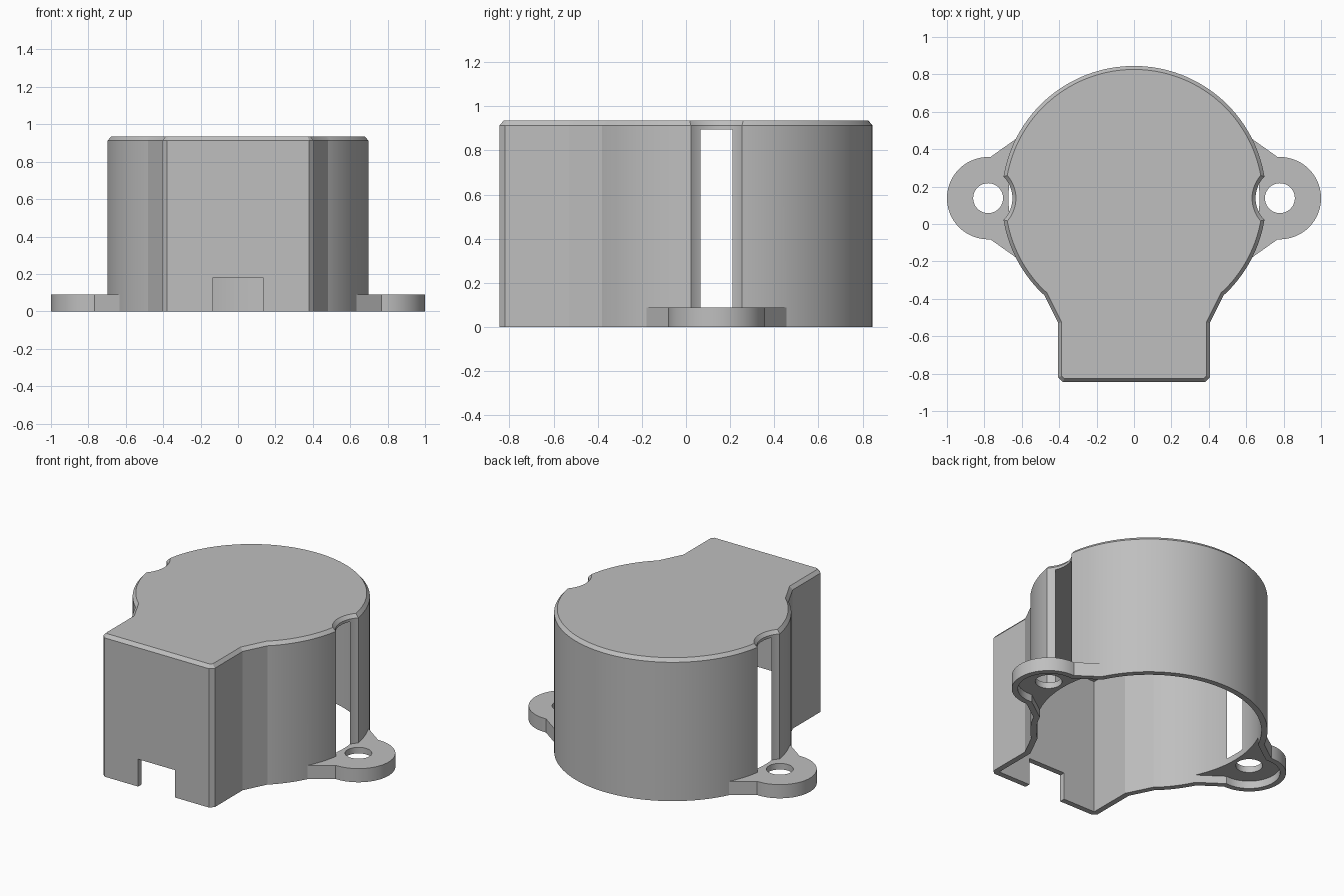
import bpy, bmesh
from math import sin, cos, atan2, radians, degrees, sqrt
from mathutils import Vector

cube = bpy.data.objects.get("Cube")
if cube:
    bpy.data.objects.remove(cube, do_unlink=True)

CY = 0.138             # centre of the round housing
R = 0.707              # outer radius
WALL = 0.036
TOP = 0.935
ROOF = 0.04
CHAMFER = 0.022
TAB_X, TAB_R, TAB_H = 0.78, 0.22, 0.09
NOTCH_X, NOTCH_R = 0.815, 0.165

grey = bpy.data.materials.new("plain grey")
grey.use_nodes = True
colour = (0.52, 0.52, 0.52, 1)
grey.diffuse_color = colour
grey.node_tree.nodes["Principled BSDF"].inputs["Base Color"].default_value = colour


def arc(cx, cy, r, a0, a1, n):
    """Points along an arc, angles in degrees."""
    angles = [radians(a0 + (a1 - a0) * i / n) for i in range(n + 1)]
    return [(cx + r * cos(a), cy + r * sin(a)) for a in angles]


def inset(points, d):
    """Move a counter-clockwise outline inwards by d with mitred corners."""
    out = []
    for i, p in enumerate(points):
        p = Vector(p)
        e0 = (p - Vector(points[i - 1])).normalized()
        e1 = (Vector(points[(i + 1) % len(points)]) - p).normalized()
        n0, n1 = Vector((-e0.y, e0.x)), Vector((-e1.y, e1.x))
        out.append(tuple(p + (n0 + n1) * d / (1 + n0.dot(n1))))
    return out


def prism(name, rings):
    """Solid through stacked outlines, given as (points, z) pairs."""
    bm = bmesh.new()
    loops = [[bm.verts.new((x, y, z)) for x, y in pts] for pts, z in rings]
    for low, high in zip(loops, loops[1:]):
        for i in range(len(low)):
            bm.faces.new((low[i - 1], low[i], high[i], high[i - 1]))
    bm.faces.new(loops[0][::-1])
    bm.faces.new(loops[-1])
    bmesh.ops.recalc_face_normals(bm, faces=bm.faces[:])
    mesh = bpy.data.meshes.new(name)
    bm.to_mesh(mesh)
    bm.free()
    mesh.materials.append(grey)
    obj = bpy.data.objects.new(name, mesh)
    bpy.context.collection.objects.link(obj)
    return obj


def combine(target, other, operation):
    """Apply a boolean and remove the helper."""
    other.hide_render = True
    mod = target.modifiers.new(operation, 'BOOLEAN')
    mod.operation, mod.object, mod.solver = operation, other, 'EXACT'
    bpy.context.view_layer.objects.active = target
    bpy.ops.object.modifier_apply(modifier=mod.name)
    bpy.data.objects.remove(other, do_unlink=True)


def mirrored(half):
    """Close a right-hand half outline that ends on the centre line."""
    return half + [(-x, y) for x, y in half[::-1] if x > 0.001]


# Outline: square front, tapered neck, round back
neck = [(0.405, -0.53), (0.48, -0.38)]
start = degrees(atan2(-0.38 - CY, 0.48))
plain = mirrored([(0.405, -0.845)] + neck + arc(0, CY, R, start, 90, 56)[1:])

# The same outline with bevelled front corners and a round notch each side
nx = (R * R + NOTCH_X ** 2 - NOTCH_R ** 2) / (2 * NOTCH_X)
ny = sqrt(R * R - nx * nx)
edge = degrees(atan2(ny, nx))
sweep = degrees(atan2(ny, NOTCH_X - nx))
notched = mirrored(
    [(0.38, -0.845), (0.405, -0.82)] + neck
    + arc(0, CY, R, start, -edge, 20)[1:]
    + arc(NOTCH_X, CY, NOTCH_R, 180 + sweep, 180 - sweep, 16)[1:]
    + arc(0, CY, R, edge, 90, 32)[1:])

cover = prism("motor_cover", [(notched, 0), (notched, TOP - CHAMFER),
                              (inset(notched, CHAMFER * 0.85), TOP)])

# Mounting tabs
root = 0.41
tab = ([(0.5, CY - root)] + arc(TAB_X, CY, TAB_R, -93, 93, 40)
       + [(0.5, CY + root)])


def flip(points, side):
    return points if side > 0 else [(-x, y) for x, y in points[::-1]]


for side in (1, -1):
    outline = flip(tab, side)
    combine(cover, prism("mounting_tab", [(outline, 0), (outline, TAB_H)]), 'UNION')

# Hollow inside; it breaks through the notches as tall slots
hollow = inset(plain, WALL)
combine(cover, prism("hollow_cutter", [(hollow, -0.1), (hollow, TOP - ROOF)]), 'DIFFERENCE')

# Recess below each tab and its screw hole
for side in (1, -1):
    recess = flip(inset(tab, WALL), side)
    combine(cover, prism("recess_cutter", [(recess, -0.1), (recess, 0.05)]), 'DIFFERENCE')
    hole = arc(side * TAB_X, CY, 0.08, 0, 350, 35)
    combine(cover, prism("hole_cutter", [(hole, -0.1), (hole, 0.2)]), 'DIFFERENCE')

# Cable opening in the front wall
opening = [(-0.135, -0.9), (0.135, -0.9), (0.135, -0.75), (-0.135, -0.75)]
combine(cover, prism("opening_cutter", [(opening, -0.1), (opening, 0.18)]), 'DIFFERENCE')

bpy.ops.object.select_all(action='DESELECT')
cover.select_set(True)
bpy.context.view_layer.objects.active = cover
bpy.ops.object.shade_smooth_by_angle(angle=radians(20))
